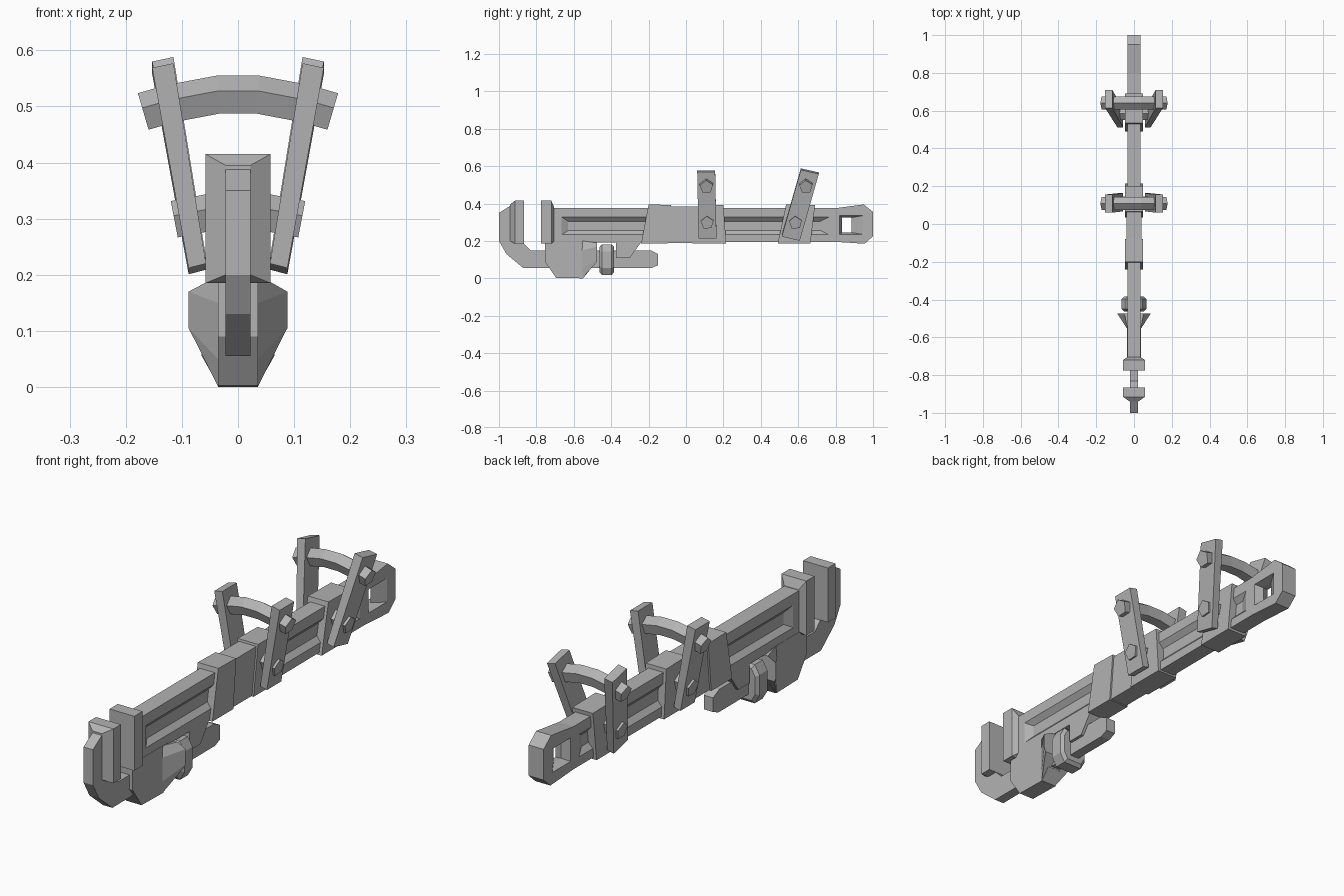
import bpy
import bmesh
from mathutils import Vector

cube = bpy.data.objects.get("Cube")
if cube:
    bpy.data.objects.remove(cube, do_unlink=True)

steel = bpy.data.materials.new("grey_steel")
GREY = (0.45, 0.45, 0.45, 1)
steel.diffuse_color = GREY
steel.use_nodes = True
steel.node_tree.nodes["Principled BSDF"].inputs["Base Color"].default_value = GREY


def loft(name, rings):
    """Skin a list of equal-length rings and cap both ends."""
    bm = bmesh.new()
    loops = [[bm.verts.new(p) for p in ring] for ring in rings]
    n = len(loops[0])
    for a, b in zip(loops, loops[1:]):
        for i in range(n):
            j = (i + 1) % n
            bm.faces.new((a[i], a[j], b[j], b[i]))
    bm.faces.new(loops[0])
    bm.faces.new(loops[-1][::-1])
    bmesh.ops.recalc_face_normals(bm, faces=bm.faces)
    mesh = bpy.data.meshes.new(name)
    bm.to_mesh(mesh)
    bm.free()
    mesh.materials.append(steel)
    obj = bpy.data.objects.new(name, mesh)
    bpy.context.collection.objects.link(obj)
    return obj


def plate(name, profile, half):
    """Side profile (y, z) extruded across x."""
    return loft(name, [[(x, y, z) for y, z in profile] for x in (-half, half)])


def side_rect(x, y0, y1, z0, z1):
    return [(x, y0, z0), (x, y1, z0), (x, y1, z1), (x, y0, z1)]


def front_rect(y, w, z0, z1):
    return [(-w, y, z0), (w, y, z0), (w, y, z1), (-w, y, z1)]


def cut(target, cutter):
    cutter.hide_render = True
    mod = target.modifiers.new("cut", 'BOOLEAN')
    mod.operation, mod.solver, mod.object = 'DIFFERENCE', 'EXACT', cutter
    dg = bpy.context.evaluated_depsgraph_get()
    mesh = bpy.data.meshes.new_from_object(target.evaluated_get(dg))
    target.modifiers.clear()
    target.data = mesh
    bpy.data.objects.remove(cutter, do_unlink=True)


def rod(name, path, radius):
    """Five-sided bar swept along a path in the x-z plane."""
    path = [Vector(p) for p in path]
    side = Vector((0, 1, 0))
    corners = [(-0.05, 1), (0.93, 0.36), (0.63, -0.78), (-0.55, -0.83), (-0.97, 0.26)]
    rings = []
    for i, p in enumerate(path):
        along = path[min(i + 1, len(path) - 1)] - path[max(i - 1, 0)]
        up = along.normalized().cross(side)
        if up.z < 0:
            up = -up
        rings.append([p + (side * a + up * b) * radius for a, b in corners])
    return loft(name, rings)


# Main beam with flared tail, side grooves and a hanging hole
beam = plate("main_beam", [(-0.73, 0.19), (0.80, 0.195), (0.955, 0.185), (1.0, 0.225),
                           (1.0, 0.355), (0.95, 0.395), (0.80, 0.375), (-0.73, 0.375)], 0.035)
for s in (-1, 1):
    cut(beam, loft("groove_cutter", [side_rect(s * 0.0151, -0.63, 0.72, 0.255, 0.305),
                                     side_rect(s * 0.0352, -0.665, 0.765, 0.233, 0.328)]))
cut(beam, loft("hole_cutter", [side_rect(-0.036, 0.82, 0.945, 0.235, 0.335),
                               side_rect(0, 0.835, 0.885, 0.245, 0.325),
                               side_rect(0.036, 0.82, 0.945, 0.235, 0.335)]))

# Hook jaw and its sliding shank
plate("hook_jaw", [(-1.0, 0.35), (-1.0, 0.20), (-0.96, 0.13), (-0.87, 0.055), (-0.185, 0.055),
                   (-0.15, 0.07), (-0.15, 0.13), (-0.19, 0.15), (-0.83, 0.15), (-0.87, 0.19),
                   (-0.87, 0.40), (-0.92, 0.40)], 0.022)

# Gripping plates
loft("hook_grip", [front_rect(-0.94, 0.022, 0.2, 0.395), front_rect(-0.915, 0.058, 0.185, 0.415),
                   front_rect(-0.865, 0.058, 0.185, 0.415)])
loft("heel_grip", [front_rect(-0.775, 0.058, 0.185, 0.415), front_rect(-0.72, 0.058, 0.185, 0.415),
                   front_rect(-0.705, 0.035, 0.2, 0.38)])

# Housing around the shank, with its flared collar and rear lug
plate("jaw_housing", [(-0.755, 0.20), (-0.755, 0.09), (-0.695, 0.003), (-0.55, 0),
                      (-0.51, 0.05), (-0.51, 0.20)], 0.036)
half_small = [(0.035, 0.2), (0.036, 0.15), (0.036, 0.05), (0.035, 0)]
half_large = [(0.05, 0.19), (0.088, 0.17), (0.088, 0.105), (0.08, 0.09)]
loft("flared_collar", [[(x, y, z) for x, z in half] + [(-x, y, z) for x, z in half[::-1]]
                       for y, half in ((-0.555, half_small), (-0.475, half_large))])
plate("rear_lug", [(-0.375, 0.20), (-0.375, 0.11), (-0.30, 0.11), (-0.235, 0.20)], 0.035)

# Adjusting nut
nut_half = [(0.04, 0.175), (0.06, 0.14), (0.06, 0.06), (0.04, 0.025)]
rings = []
for y, grow in ((-0.462, 0.9), (-0.45, 1.09), (-0.397, 1.09), (-0.385, 0.9)):
    half = [(x * grow, 0.1 + (z - 0.1) * grow) for x, z in nut_half]
    rings.append([(x, y, z) for x, z in half] + [(-x, y, z) for x, z in half[::-1]])
loft("adjusting_nut", rings)

# Sleeve and slanted bands around the beam
plate("centre_sleeve", [(-0.12, 0.188), (0.08, 0.188), (0.08, 0.385), (-0.12, 0.385)], 0.041)
for name, b0, b1, t1, t0 in (("front_band", -0.24, -0.10, -0.08, -0.20),
                             ("middle_band", 0.035, 0.215, 0.20, 0.065),
                             ("rear_band", 0.49, 0.665, 0.69, 0.535)):
    plate(name, [(b0, 0.185), (b1, 0.185), (t1, 0.392), (t0, 0.395)], 0.048)

# Two carrying brackets: leaning struts, pivot bolts and an arched bar
for place, y_low, y_high, tilt in (("front", 0.115, 0.108, 0), ("rear", 0.56, 0.662, 0.022)):
    for label, s in (("left", 1), ("right", -1)):
        ends = []
        for y, x0, x1, z in ((y_low, 0.057, 0.088, 0.215), (y_high, 0.115, 0.153, 0.572)):
            ends.append([(s * x0, y - 0.048, z + tilt / 2 + 0.005),
                         (s * x1, y - 0.048, z + tilt / 2 - 0.003),
                         (s * x1, y + 0.048, z - tilt / 2 - 0.003),
                         (s * x0, y + 0.048, z - tilt / 2 + 0.005)])
        loft(f"{place}_{label}_strut", ends)
        y_bolt = y_low + (y_high - y_low) * 0.25
        rod(f"{place}_{label}_bolt", [(s * 0.03, y_bolt, 0.312), (s * 0.113, y_bolt, 0.296)], 0.036)
    y_bar = y_low + (y_high - y_low) * 0.8
    half = [(0.168, 0.488), (0.12, 0.502), (0.035, 0.518)]
    rod(f"{place}_arched_bar", [(-x, y_bar, z) for x, z in half]
        + [(x, y_bar, z) for x, z in half[::-1]], 0.037)
